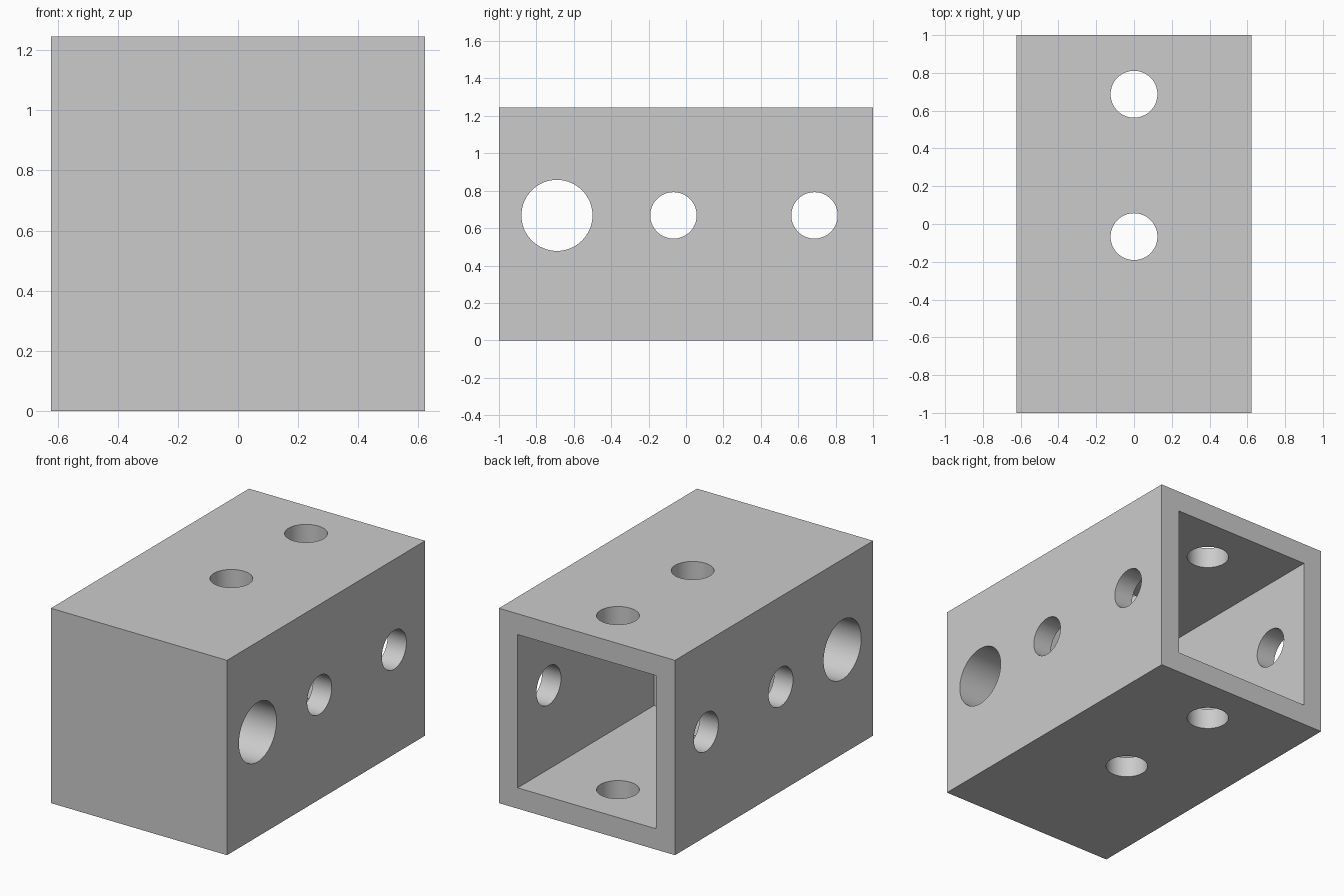
import bpy
from math import pi, radians

default = bpy.data.objects.get("Cube")
if default:
    bpy.data.objects.remove(default, do_unlink=True)

SIDE = 1.245          # outer width and height
WALL = 0.133          # tube wall thickness
CAVITY_END = -0.378   # the front end beyond this is solid
HOLE_Z = 0.668        # height of the side holes

grey = bpy.data.materials.new("light_grey")
grey.use_nodes = True
colour = (0.6, 0.6, 0.6, 1)
grey.diffuse_color = colour
grey.node_tree.nodes["Principled BSDF"].inputs["Base Color"].default_value = colour


def box(name, size, centre):
    bpy.ops.mesh.primitive_cube_add(size=1, location=centre)
    ob = bpy.context.object
    ob.name = name
    ob.scale = size
    bpy.ops.object.transform_apply(location=False, rotation=False, scale=True)
    ob.data.materials.append(grey)
    return ob


def drill(name, radius, centre, rotation):
    bpy.ops.mesh.primitive_cylinder_add(vertices=64, radius=radius, depth=2,
                                        location=centre, rotation=rotation)
    ob = bpy.context.object
    ob.name = name
    ob.data.materials.append(grey)
    return ob


def cut(target, cutter):
    cutter.hide_render = True
    mod = target.modifiers.new("cut", 'BOOLEAN')
    mod.operation = 'DIFFERENCE'
    mod.solver = 'EXACT'
    mod.object = cutter
    bpy.context.view_layer.objects.active = target
    bpy.ops.object.modifier_apply(modifier=mod.name)
    bpy.data.objects.remove(cutter, do_unlink=True)


# Square block, solid at the front
block = box("square_tube_block", (SIDE, 2, SIDE), (0, 0, SIDE / 2))

# Square cavity open at the back
inner = SIDE - 2 * WALL
back = 1.2
cut(block, box("cavity_cutter", (inner, back - CAVITY_END, inner),
               (0, (back + CAVITY_END) / 2, SIDE / 2)))

# Cross holes: a large one through the solid end, small ones through the walls
across = (0, pi / 2, 0)
cut(block, drill("large_hole_cutter", 0.19, (0, -0.69, HOLE_Z), across))
for y in (-0.067, 0.687):
    cut(block, drill("side_hole_cutter", 0.124, (0, y, HOLE_Z), across))
    cut(block, drill("top_hole_cutter", 0.124, (0, y, SIDE / 2), (0, 0, 0)))

# Round the hole walls in shading, keep the box edges sharp
bpy.ops.object.select_all(action='DESELECT')
block.select_set(True)
bpy.context.view_layer.objects.active = block
bpy.ops.object.shade_smooth_by_angle(angle=radians(30))
